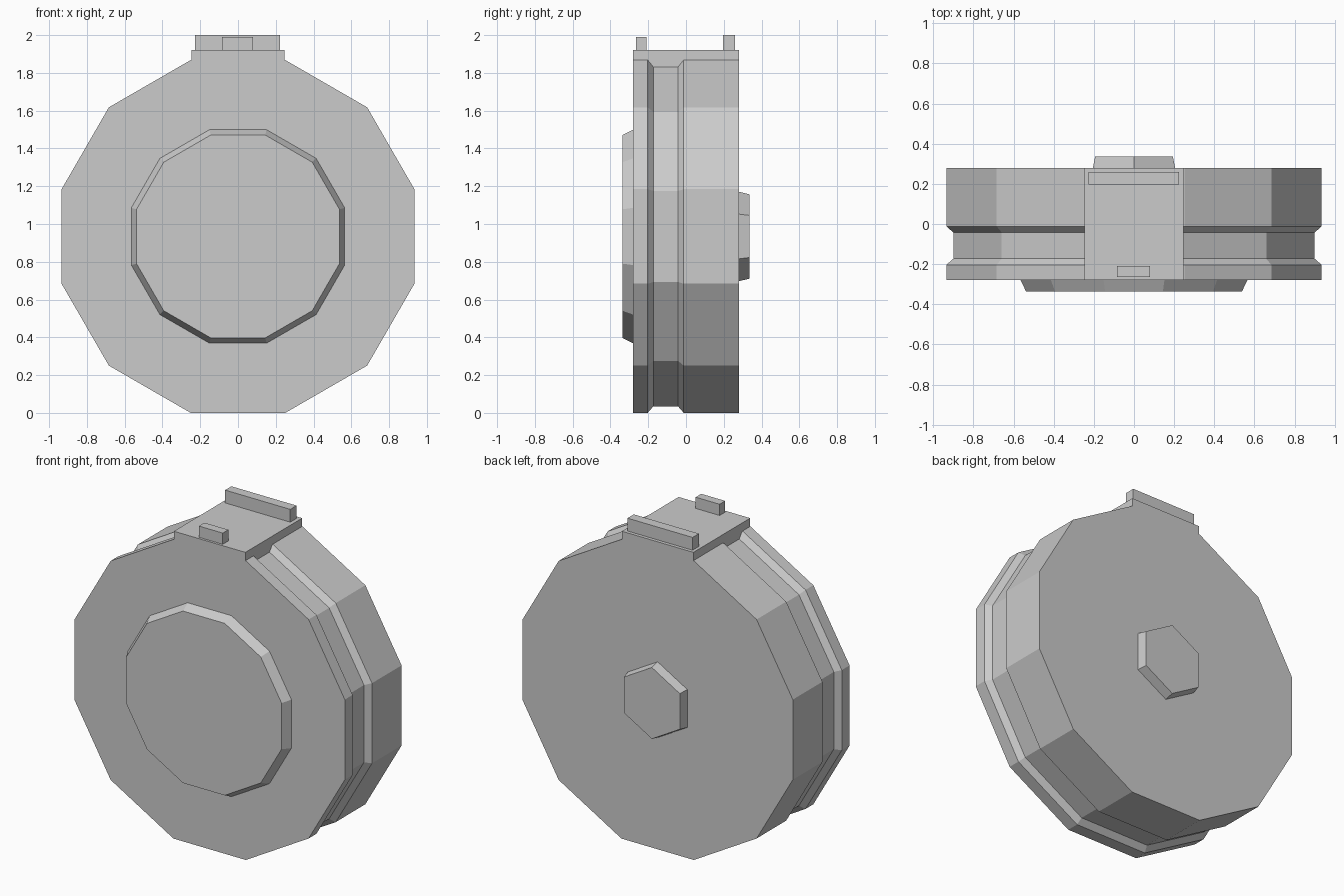
import bpy, bmesh
from math import cos, sin, pi

if "Cube" in bpy.data.objects:
    bpy.data.objects.remove(bpy.data.objects["Cube"])

CZ = 0.934  # height of the drum axis


def lathe(name, sides, start, rings):
    """Polygonal solid along y; rings are (y, flat-to-centre distance)."""
    bm = bmesh.new()
    loops = []
    for y, apothem in rings:
        r = apothem / cos(pi / sides)
        loops.append([bm.verts.new((r * cos(start + 2 * pi * i / sides), y,
                                    CZ + r * sin(start + 2 * pi * i / sides)))
                      for i in range(sides)])
    for a, b in zip(loops, loops[1:]):
        for i in range(sides):
            j = (i + 1) % sides
            bm.faces.new((a[i], a[j], b[j], b[i]))
    bm.faces.new(loops[0])
    bm.faces.new(loops[-1])
    bmesh.ops.recalc_face_normals(bm, faces=bm.faces)
    mesh = bpy.data.meshes.new(name)
    bm.to_mesh(mesh)
    bm.free()
    bpy.context.collection.objects.link(bpy.data.objects.new(name, mesh))


def box(name, x, y, z):
    bpy.ops.mesh.primitive_cube_add(
        size=1, location=[(a + b) / 2 for a, b in (x, y, z)])
    ob = bpy.context.object
    ob.name = name
    ob.scale = [b - a for a, b in (x, y, z)]
    bpy.ops.object.transform_apply(location=False, rotation=False, scale=True)


# Twelve-sided drum with a groove around the rim
lathe("drum_body", 12, pi / 12,
      [(-0.28, 0.934), (-0.203, 0.934), (-0.173, 0.90),
       (-0.042, 0.90), (-0.012, 0.934), (0.28, 0.934)])

# Tapered front cover and hexagonal rear hub
lathe("front_cover", 12, pi / 12, [(-0.28, 0.565), (-0.337, 0.537)])
lathe("rear_hub", 6, pi / 6, [(0.28, 0.205), (0.337, 0.193)])

# Top mounting block, seated down into the groove
box("top_block", (-0.247, 0.247), (-0.28, 0.28), (1.82, 1.92))
box("rear_rail", (-0.227, 0.223), (0.197, 0.259), (1.91, 2.0))
box("front_tab", (-0.085, 0.08), (-0.265, -0.21), (1.91, 1.99))
